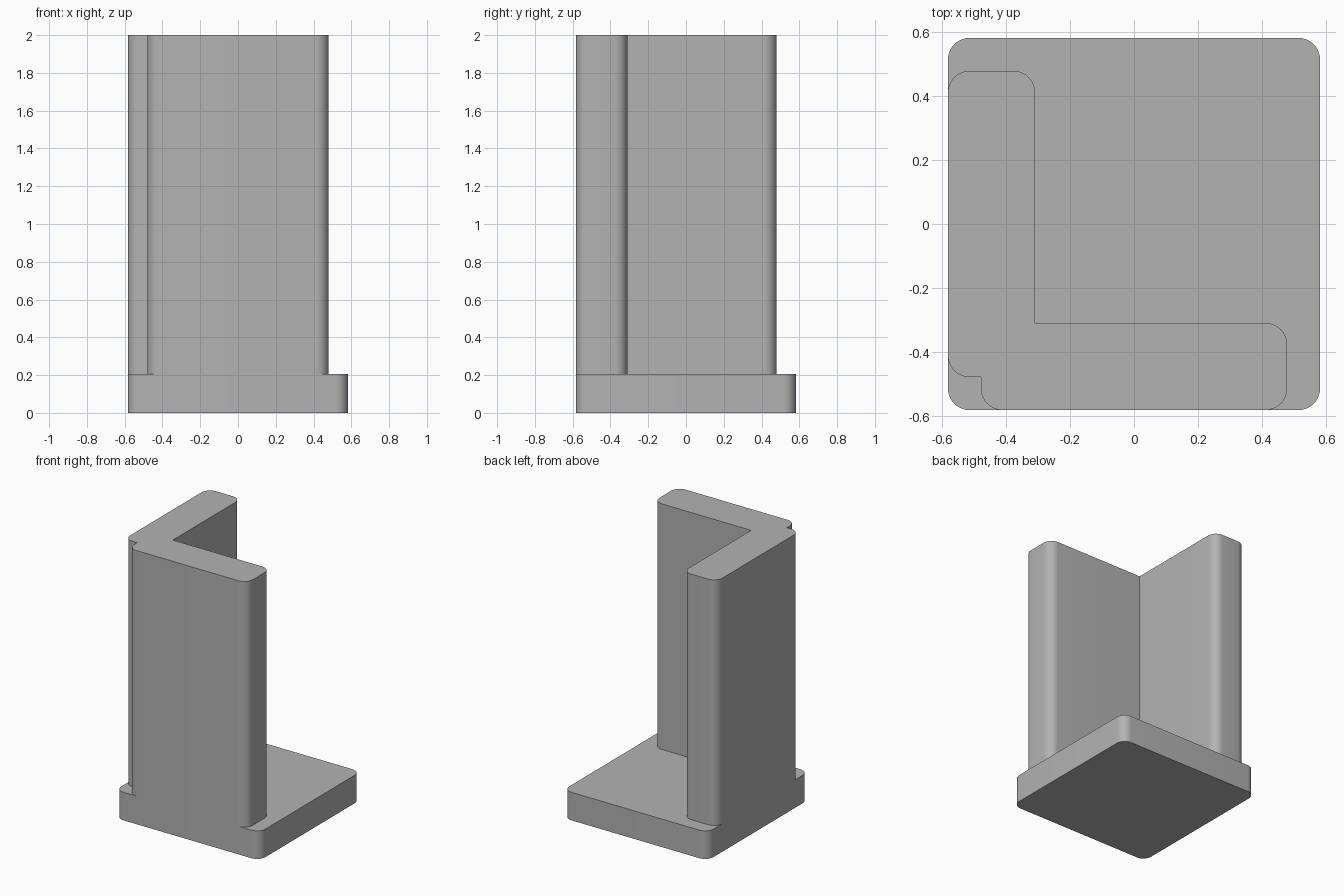
import bpy, bmesh, math
from mathutils import Vector

if "Cube" in bpy.data.objects:
    bpy.data.objects.remove(bpy.data.objects["Cube"])

HALF = 0.583      # half width of the base
ARM = 0.48        # reach of the wall arms
INNER = -0.31     # inside faces of the walls
R = 0.068         # corner radius
BASE_H, TOP = 0.205, 2.0

grey = bpy.data.materials.new("mid grey")
grey.use_nodes = True
grey.diffuse_color = (0.45, 0.45, 0.45, 1)
grey.node_tree.nodes["Principled BSDF"].inputs["Base Color"].default_value = grey.diffuse_color


def rounded(corners, steps=10):
    """Outline with a tangent arc at each right-angled corner (x, y, radius)."""
    points = []
    for i, (x, y, r) in enumerate(corners):
        p = Vector((x, y))
        if r == 0:
            points.append(p)
            continue
        a = (Vector(corners[i - 1][:2]) - p).normalized() * r
        b = (Vector(corners[(i + 1) % len(corners)][:2]) - p).normalized() * r
        for k in range(steps + 1):
            t = k / steps * math.pi / 2
            points.append(p + a * (1 - math.sin(t)) + b * (1 - math.cos(t)))
    return points


def prism(name, outline, z0, z1):
    bm = bmesh.new()
    face = bm.faces.new([bm.verts.new((p.x, p.y, z0)) for p in outline])
    ext = bmesh.ops.extrude_face_region(bm, geom=[face], use_keep_orig=True)
    top = [v for v in ext["geom"] if isinstance(v, bmesh.types.BMVert)]
    bmesh.ops.translate(bm, vec=(0, 0, z1 - z0), verts=top)
    bmesh.ops.recalc_face_normals(bm, faces=bm.faces)
    mesh = bpy.data.meshes.new(name)
    bm.to_mesh(mesh)
    bm.free()
    mesh.materials.append(grey)
    obj = bpy.data.objects.new(name, mesh)
    bpy.context.collection.objects.link(obj)
    bpy.ops.object.select_all(action="DESELECT")
    obj.select_set(True)
    bpy.context.view_layer.objects.active = obj
    bpy.ops.object.shade_smooth_by_angle(angle=math.radians(30))
    return obj


# Square base plate with rounded corners
prism("base_plate", rounded([(-HALF, -HALF, R), (HALF, -HALF, R),
                             (HALF, HALF, R), (-HALF, HALF, R)]), 0, BASE_H)

# L-shaped wall: rounded arm ends, sharp inside corner, notched outer corner
prism("corner_wall", rounded([
    (-ARM, -HALF, R), (ARM, -HALF, R), (ARM, INNER, R), (INNER, INNER, 0),
    (INNER, ARM, R), (-HALF, ARM, R), (-HALF, -ARM, R), (-ARM, -ARM, 0),
]), BASE_H, TOP)
